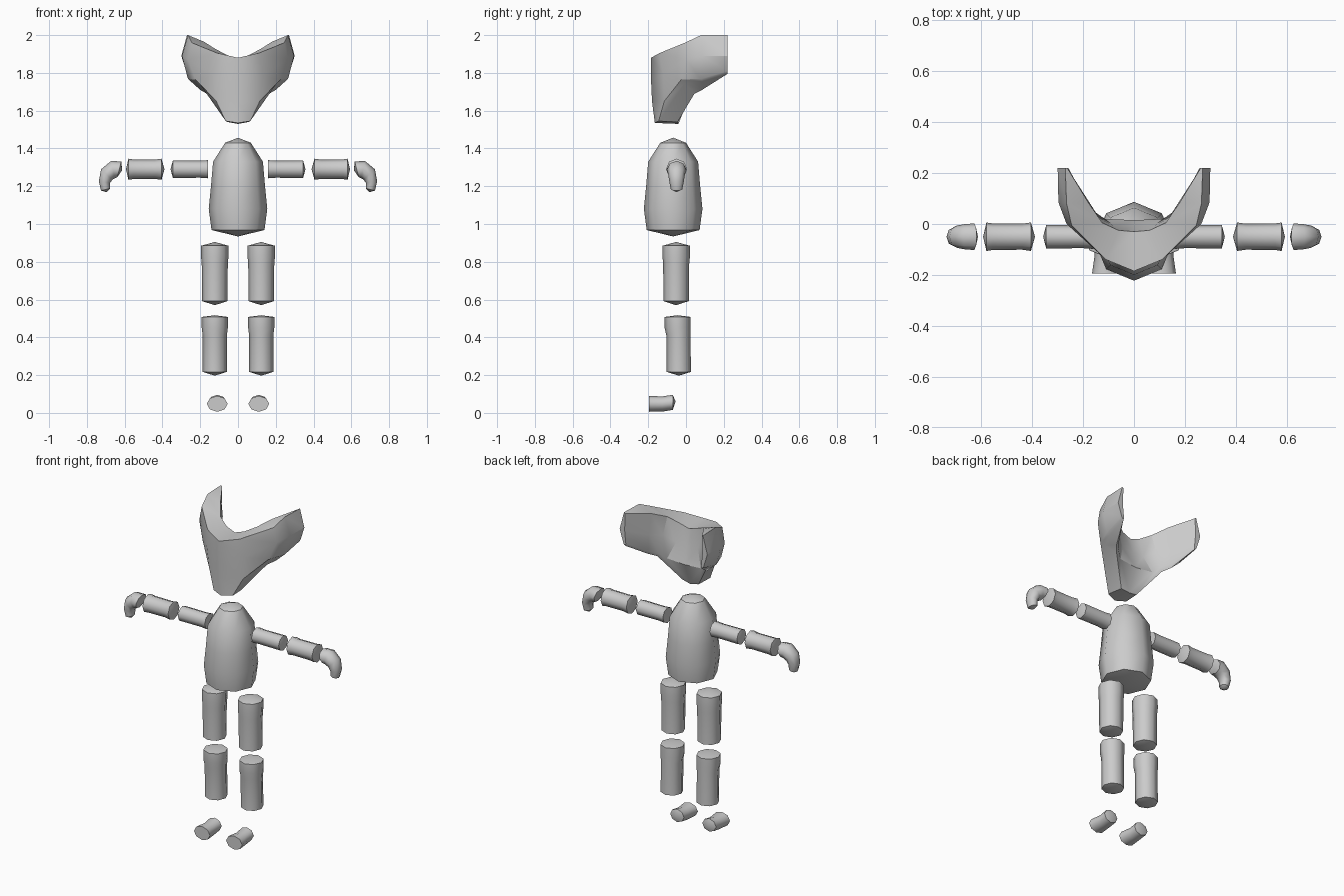
import bpy, bmesh
from math import cos, sin, pi, radians
from mathutils import Vector

if "Cube" in bpy.data.objects:
    bpy.data.objects.remove(bpy.data.objects["Cube"])

SIDES = 8


def finish(name, bm, mirror):
    bmesh.ops.recalc_face_normals(bm, faces=bm.faces)
    mesh = bpy.data.meshes.new(name)
    bm.to_mesh(mesh)
    bm.free()
    obj = bpy.data.objects.new(name, mesh)
    bpy.context.collection.objects.link(obj)
    if mirror:
        mod = obj.modifiers.new("Mirror", 'MIRROR')
        mod.use_clip = True
        mod.merge_threshold = 0.0005
    return obj


def tube(name, rings, u, v, start=None, end=None, mirror=True, turn=0.0):
    """Eight-sided tube. Each ring: centre, radius along u, radius along v
    and an optional own v axis. start/end are optional cap apex points."""
    bm = bmesh.new()
    loops = []
    for ring in rings:
        c, ru, rv = ring[:3]
        vv = Vector(ring[3]).normalized() if len(ring) > 3 else Vector(v)
        angles = [2 * pi * i / SIDES + turn for i in range(SIDES)]
        loops.append([bm.verts.new(Vector(c) + Vector(u) * ru * cos(a) + vv * rv * sin(a))
                      for a in angles])
    for a, b in zip(loops, loops[1:]):
        for i in range(SIDES):
            j = (i + 1) % SIDES
            bm.faces.new((a[i], a[j], b[j], b[i])).smooth = True
    for loop, apex in ((loops[0], start), (loops[-1], end)):
        if apex:
            tip = bm.verts.new(apex)
            for i in range(SIDES):
                bm.faces.new((loop[i], loop[(i + 1) % SIDES], tip)).smooth = True
        else:
            bm.faces.new(loop)
        for i in range(SIDES):  # crisp rim around the cap
            bm.edges.get((loop[i], loop[(i + 1) % SIDES])).smooth = False
    return finish(name, bm, mirror)


X, Y, Z = (1, 0, 0), (0, 1, 0), (0, 0, 1)

# Head: V-shaped shell, closed cross-sections from the centre to the cheek end
sections = [
    [(0, -.185, 1.88), (0, -.185, 1.76), (0, -.18, 1.65), (0, -.165, 1.535),
     (0, -.04, 1.53), (0, .015, 1.67), (0, -.01, 1.78), (0, -.03, 1.875)],
    [(.11, -.14, 1.905), (.13, -.12, 1.79), (.115, -.115, 1.65), (.065, -.145, 1.545),
     (.055, -.045, 1.54), (.115, .02, 1.68), (.075, -.01, 1.78), (.06, -.025, 1.895)],
    [(.245, -.005, 1.96), (.265, 0, 1.87), (.225, -.025, 1.765), (.205, -.005, 1.745),
     (.165, .045, 1.69), (.15, .045, 1.71), (.14, .025, 1.82), (.125, .005, 1.93)],
    [(.265, .08, 2.0), (.297, .085, 1.89), (.265, .08, 1.768), (.25, .085, 1.755),
     (.2, .085, 1.71), (.19, .095, 1.73), (.185, .1, 1.84), (.18, .085, 1.965)],
    [(.27, .22, 2.0), (.3, .22, 1.89), (.275, .22, 1.81), (.27, .22, 1.8),
     (.26, .22, 1.795), (.258, .22, 1.81), (.266, .22, 1.89), (.262, .22, 1.995)],
]
bm = bmesh.new()
cols = [[bm.verts.new(p) for p in s] for s in sections]
for a, b in zip(cols, cols[1:]):
    for i in range(8):
        j = (i + 1) % 8
        bm.faces.new((a[i], a[j], b[j], b[i]))
bm.faces.new(cols[-1])
head = finish("head", bm, True)
# mirrored half: outward direction follows the front faces
front = min(head.data.polygons, key=lambda p: p.center.y)
if front.normal.y > 0:
    head.data.flip_normals()
bpy.context.view_layer.objects.active = head
head.select_set(True)
bpy.ops.object.shade_smooth_by_angle(angle=radians(28))
head.select_set(False)

# Torso
tube("torso", [((0, -.068, z), r, r) for z, r in
               ((.968, .14), (1.08, .155), (1.2, .143), (1.33, .132), (1.43, .068))],
     X, Y, (0, -.068, .934), (0, -.068, 1.457), mirror=False)

# Thighs and shins
tube("thigh", [((.123, -.052, z), r, r) for z, r in
               ((.592, .067), (.79, .069), (.83, .073), (.885, .072))],
     X, Y, (.123, -.052, .57), (.123, -.052, .905))
tube("shin", [((.123, y, z), r, r) for y, z, r in
              ((-.038, .217, .064), (-.04, .41, .064), (-.044, .45, .069), (-.044, .508, .069))],
     X, Y, (.123, -.038, .197), (.123, -.044, .517))

# Feet
tube("foot", [((.11, -.195, .048), .055, .042), ((.11, -.125, .047), .045, .04),
              ((.11, -.07, .056), .047, .04)],
     X, Z, end=(.11, -.055, .06))

# Arms
tube("upper_arm", [((x, -.05, 1.29), r, r) for x, r in
                   ((.16, .048), (.2, .045), (.345, .046))],
     Y, Z, end=(.357, -.05, 1.29))
tube("forearm", [((x, -.05, 1.29), r, r) for x, r in
                 ((.405, .056), (.44, .051), (.555, .052), (.58, .056))],
     Y, Z, (.389, -.05, 1.29), (.593, -.05, 1.29))

# Hands: short hooks curling downwards
tube("hand", [((.628, -.05, 1.29), .052, .042, (-.25, 0, 1)),
              ((.662, -.05, 1.288), .05, .047, (.2, 0, 1)),
              ((.695, -.05, 1.262), .044, .041, (.75, 0, .7)),
              ((.707, -.05, 1.222), .038, .03, (1, 0, .15)),
              ((.701, -.05, 1.183), .03, .025, (1, 0, -.25))],
     Y, Z, start=(.613, -.05, 1.285), end=(.695, -.05, 1.168))
